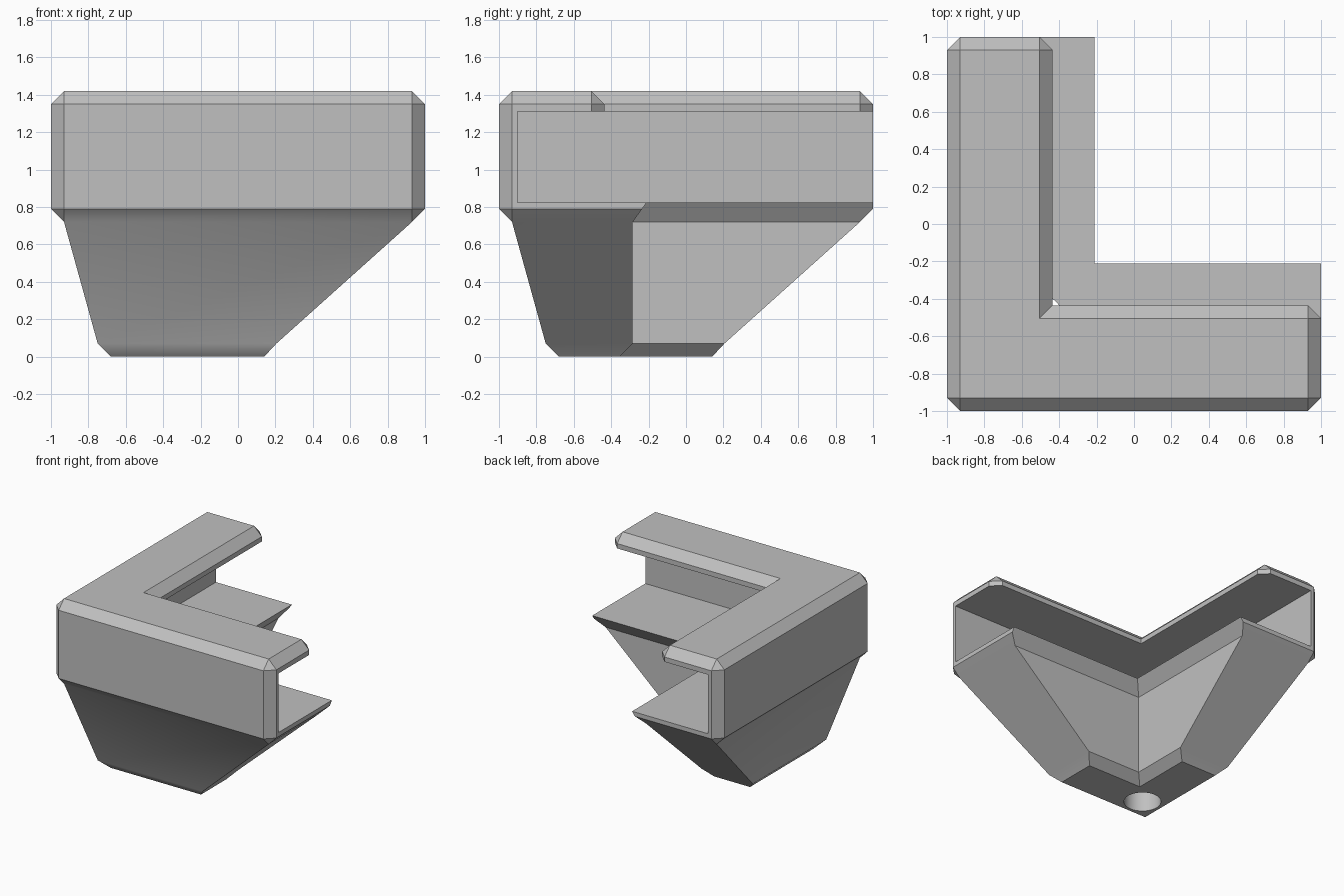
import bpy
import bmesh

cube = bpy.data.objects.get("Cube")
if cube:
    bpy.data.objects.remove(cube)

grey = bpy.data.materials.new("light_grey")
grey.use_nodes = True
grey.diffuse_color = (0.53, 0.53, 0.53, 1)
grey.node_tree.nodes["Principled BSDF"].inputs["Base Color"].default_value = (0.53, 0.53, 0.53, 1)


def l_ring(z, o, i, e, c=0, ci=0):
    """L-shaped outline: outer side o, inner side i, arm end e, corner chamfers c and ci."""
    half = [(o + c, o), (e - c, o), (e, o + c), (e, i - ci), (e - ci, i), (i, i)]
    mirrored = [(y, x) for x, y in reversed(half[:-1])]
    return [(x, y, z) for x, y in half + mirrored]


def loft(name, rings):
    """Skin a stack of outlines, merging corners that coincide."""
    bm = bmesh.new()
    found = {}

    def vert(p):
        key = tuple(round(v, 4) for v in p)
        if key not in found:
            found[key] = bm.verts.new(p)
        return found[key]

    def face(points):
        verts = list(dict.fromkeys(vert(p) for p in points))
        if len(verts) > 2:
            bm.faces.new(verts)

    face(rings[0][::-1])
    for a, b in zip(rings, rings[1:]):
        for k in range(len(a)):
            n = (k + 1) % len(a)
            face([a[k], a[n], b[n], b[k]])
    face(rings[-1])
    bmesh.ops.recalc_face_normals(bm, faces=bm.faces)
    mesh = bpy.data.meshes.new(name)
    bm.to_mesh(mesh)
    bm.free()
    obj = bpy.data.objects.new(name, mesh)
    bpy.context.collection.objects.link(obj)
    obj.data.materials.append(grey)
    return obj


# Corner bracket: tapered foot, shelf, wall and top lip in one skin
B = 0.07
bracket = loft("corner_bracket", [
    l_ring(0, -0.68, -0.355, 0.14),
    l_ring(B, -0.75, -0.285, 0.205),
    l_ring(0.72, -0.93, -0.285, 0.93),
    l_ring(0.79, -1, -0.235, 1, B),
    l_ring(0.84, -1, -0.2, 1, B),
    l_ring(0.85, -1, -0.435, 1, B, B),
    l_ring(1.35, -1, -0.435, 1, B, B),
    l_ring(1.42, -0.93, -0.505, 0.93),
])

# Channel between shelf and lip, open at both arm ends
channel = loft("channel_cutter", [l_ring(z, -0.9, -0.1, 1.2) for z in (0.825, 1.31)])

# Bolt hole through the foot
bpy.ops.mesh.primitive_cylinder_add(vertices=32, radius=0.14, depth=1.2,
                                    location=(-0.515, -0.515, 0.5))
hole = bpy.context.object
hole.name = "bolt_hole_cutter"
hole.data.materials.append(grey)

for cutter in (channel, hole):
    mod = bracket.modifiers.new(cutter.name, 'BOOLEAN')
    mod.operation = 'DIFFERENCE'
    mod.solver = 'EXACT'
    mod.object = cutter

bpy.ops.object.select_all(action='DESELECT')
bracket.select_set(True)
bpy.context.view_layer.objects.active = bracket
for mod in list(bracket.modifiers):
    bpy.ops.object.modifier_apply(modifier=mod.name)
for cutter in (channel, hole):
    bpy.data.objects.remove(cutter)

# Merge coplanar pieces, then shade with crisp bevel edges
bm = bmesh.new()
bm.from_mesh(bracket.data)
bmesh.ops.dissolve_limit(bm, angle_limit=0.01, verts=bm.verts, edges=bm.edges)
bm.to_mesh(bracket.data)
bm.free()
bpy.ops.object.shade_smooth_by_angle()
